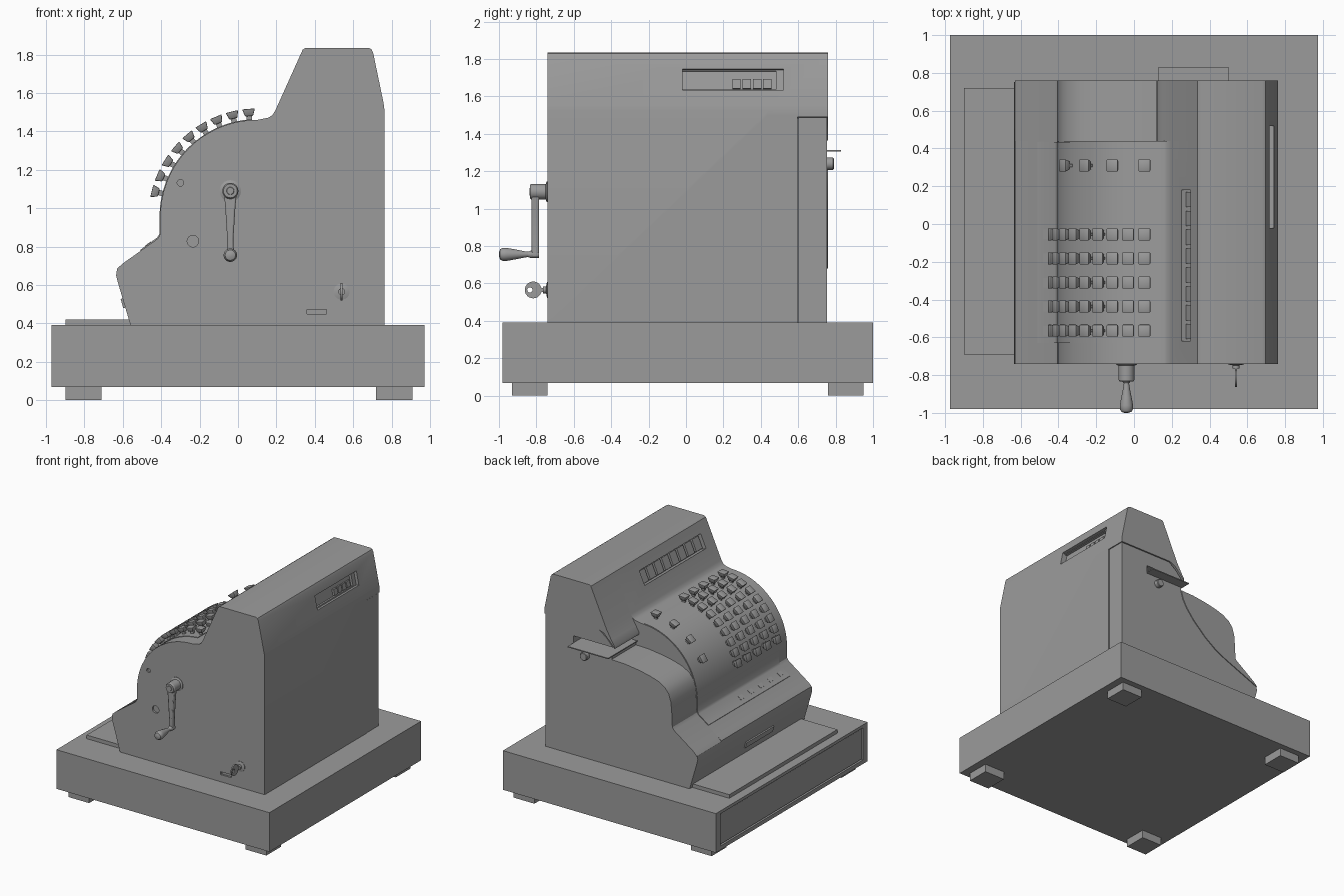
import bpy, bmesh
from math import sin, cos, pi, radians
from mathutils import Matrix

if "Cube" in bpy.data.objects:
    bpy.data.objects.remove(bpy.data.objects["Cube"])

# Dark grey paint shared by every part
paint = bpy.data.materials.new("dark_grey")
paint.diffuse_color = (0.33, 0.33, 0.33, 1)
paint.use_nodes = True
paint.node_tree.nodes["Principled BSDF"].inputs["Base Color"].default_value = paint.diffuse_color


def finish(name, bm, loc=(0, 0, 0), rot_y=0):
    bmesh.ops.recalc_face_normals(bm, faces=bm.faces)
    me = bpy.data.meshes.new(name)
    bm.to_mesh(me)
    bm.free()
    me.materials.append(paint)
    ob = bpy.data.objects.new(name, me)
    ob.location, ob.rotation_euler = loc, (0, rot_y, 0)
    bpy.context.collection.objects.link(ob)
    return ob


def box(name, centre, size, rot_y=0):
    bm = bmesh.new()
    bmesh.ops.create_cube(bm, size=1, matrix=Matrix.Diagonal((*size, 1)))
    return finish(name, bm, centre, rot_y)


def span(name, x0, x1, y0, y1, z0, z1):
    return box(name, ((x0 + x1) / 2, (y0 + y1) / 2, (z0 + z1) / 2), (x1 - x0, y1 - y0, z1 - z0))


def prism(name, pts, y0, y1):
    """Extrude an (x, z) outline along y."""
    bm = bmesh.new()
    f = bm.faces.new([bm.verts.new((x, y0, z)) for x, z in pts])
    ext = bmesh.ops.extrude_face_region(bm, geom=[f])
    bmesh.ops.translate(bm, vec=(0, y1 - y0, 0),
                        verts=[v for v in ext["geom"] if isinstance(v, bmesh.types.BMVert)])
    return finish(name, bm)


def lathe(name, x, z, prof, n=24):
    """Revolve (radius, y) points around an axis parallel to y."""
    bm = bmesh.new()
    rings = [[bm.verts.new((r * cos(2 * pi * i / n), y, r * sin(2 * pi * i / n))) for i in range(n)]
             for r, y in prof]
    for a, b in zip(rings, rings[1:]):
        for i in range(n):
            bm.faces.new((a[i], a[(i + 1) % n], b[(i + 1) % n], b[i]))
    bm.faces.new(rings[0])
    bm.faces.new(rings[-1])
    return finish(name, bm, (x, 0, z))


def boolean(ob, other, op='DIFFERENCE'):
    m = ob.modifiers.new("boolean", 'BOOLEAN')
    m.operation, m.object, m.solver = op, other, 'EXACT'
    bpy.context.view_layer.objects.active = ob
    bpy.context.view_layer.update()
    bpy.ops.object.modifier_apply(modifier="boolean")
    bpy.data.objects.remove(other)


def arc(r, a0, a1, n=18):
    """Points on the keyboard drum's circle, in degrees."""
    return [(0.1 + r * cos(radians(a0 + (a1 - a0) * i / n)),
             0.955 + r * sin(radians(a0 + (a1 - a0) * i / n))) for i in range(n + 1)]


# Base with drawer, feet and front ledge
base = span("drawer_base", -0.973, 0.973, -0.98, 1.0, 0.067, 0.39)
boolean(base, span("cutter", -1.1, -0.955, -0.92, 0.94, 0.10, 0.365))
span("drawer_front", -0.965, -0.945, -0.91, 0.93, 0.107, 0.358)
for x in (-0.805, 0.815):
    for y in (-0.835, 0.855):
        box("foot", (x, y, 0.035), (0.19, 0.19, 0.07))
span("front_ledge", -0.9, -0.55, -0.69, 0.72, 0.385, 0.42)

# Main case: curved keyboard drum rising into the head
toe = [(-0.56, 0.39), (-0.625, 0.61), (-0.635, 0.65), (-0.63, 0.685), (-0.6, 0.712)]
head = [(0.33, 1.81), (0.337, 1.826), (0.352, 1.835), (0.68, 1.835), (0.695, 1.828),
        (0.704, 1.81), (0.758, 1.55), (0.762, 1.52)]
main = prism("main_case", toe + [(-0.42, 0.84), (-0.407, 0.86)] + arc(0.505, 180, 90)
             + [(0.16, 1.472), (0.18, 1.485), (0.195, 1.51)] + head + [(0.762, 0.39)], -0.74, 0.44)
prism("keyboard_plate", [(-0.51, 0.782), (-0.42, 0.848), (-0.41, 0.865)] + arc(0.509, 179, 93)
      + arc(0.48, 93, 179) + [(-0.38, 0.84), (-0.5, 0.76)], -0.63, 0.435)

# Left end: head end, side cover and sloping cheek around the slip slot
sweep = [(-0.63, 0.68), (-0.41, 0.77), (-0.3, 0.815), (-0.2, 0.865), (-0.1, 0.935),
         (0.02, 1.045), (0.09, 1.13), (0.13, 1.2), (0.15, 1.27)]


def lower(xmax, top):
    return (toe[:3] + sweep + [(0.15, 1.3), (0.5, 1.3), (0.5, 1.37), (0.14, 1.37),
                               (0.2, 1.435), (0.27, top), (xmax, top), (xmax, 0.39)])


head_end = prism("head_end", [(0.762, 1.49), (0.27, 1.49), (0.22, 1.47), (0.17, 1.42), (0.12, 1.365),
                              (0.122, 1.385), (0.15, 1.43), (0.195, 1.51)] + head, 0.44, 0.76)
boolean(main, head_end, 'UNION')
boolean(main, prism("left_inner_case", lower(0.762, 1.5), 0.435, 0.596), 'UNION')
prism("left_core", lower(0.745, 1.485), 0.45, 0.74)
prism("side_cover", lower(0.758, 1.486), 0.601, 0.753)
prism("left_cheek", sweep + [(0.03, 1.267), (-0.1, 1.25), (-0.2, 1.23), (-0.28, 1.205), (-0.34, 1.17),
      (-0.375, 1.125), (-0.395, 1.06), (-0.404, 0.95), (-0.407, 0.86), (-0.42, 0.84), (-0.6, 0.712)],
      0.435, 0.76)
span("slip_tray", 0.13, 0.5, 0.45, 0.83, 1.305, 1.313)
lathe("slip_knob", 0.387, 1.24, [(0.033, 0.74), (0.033, 0.785), (0.028, 0.79)])

# Front and back number windows
t = radians(23.6)
boolean(main, box("cutter", (0.273, -0.22, 1.69), (0.11, 0.8, 0.12), t))
for i in range(8):
    box("front_number_flag", (0.273 + 0.04 * cos(t), -0.57 + 0.1 * i, 1.69 - 0.04 * sin(t)),
        (0.03, 0.08, 0.1), t)
t = radians(-11.7)
boolean(main, box("cutter", (0.729, 0.25, 1.69), (0.05, 0.54, 0.115), t))
boolean(main, box("cutter", (0.729, 0.23, 1.692), (0.09, 0.5, 0.1), t))
for i in range(4):
    box("back_number_flag", (0.695, 0.27 + 0.055 * i, 1.665), (0.02, 0.045, 0.05), t)

# Keyboard: one shared key mesh fanned over the drum
bm = bmesh.new()
bmesh.ops.create_cone(bm, segments=4, radius1=0.03, radius2=0.047, depth=0.038, cap_ends=True,
                      matrix=Matrix.Rotation(pi / 4, 4, 'Z'))
bmesh.ops.bevel(bm, geom=bm.edges[:], offset=0.005, segments=2, profile=0.5, affect='EDGES')
bmesh.ops.create_cube(bm, size=1, matrix=Matrix.Translation((0, 0, -0.035))
                      @ Matrix.Diagonal((0.028, 0.014, 0.06, 1)))
key = finish("key", bm)
first = True
columns = [(y, range(9)) for y in (-0.055, -0.182, -0.31, -0.437, -0.565)] + [(0.31, (0, 2, 4, 6))]
for y, rows in columns:
    for i in rows:
        a = radians(94.6 + 8.92 * i)
        ob = key if first else key.copy()
        if not first:
            bpy.context.collection.objects.link(ob)
        first = False
        ob.location = (0.1 + 0.547 * cos(a), y, 0.953 + 0.547 * sin(a))
        ob.rotation_euler = (0, pi / 2 - a, 0)

# Column markers on the slope and label holder on the toe
for y, _ in columns[:5]:
    box("column_marker", (-0.465, y, 0.811), (0.035, 0.05, 0.012), radians(-36.4))
box("label_holder", (-0.597, -0.1, 0.505), (0.016, 0.36, 0.05), radians(-16))

# Crank
lathe("crank_collar", -0.04, 1.09, [(0.056, -0.73), (0.056, -0.744), (0.042, -0.75), (0.042, -0.825),
      (0.036, -0.835), (0.02, -0.835), (0.018, -0.838)])
arm = prism("crank_arm", [(-0.074, 1.09), (-0.066, 1.0), (-0.056, 0.84), (-0.06, 0.74), (-0.02, 0.74),
            (-0.024, 0.84), (-0.014, 1.0), (-0.006, 1.09)], -0.825, -0.785)
b = arm.modifiers.new("round", 'BEVEL')
b.width, b.segments = 0.008, 2
lathe("crank_handle", -0.04, 0.755, [(0.02, -0.785), (0.02, -0.83), (0.014, -0.845), (0.018, -0.87),
      (0.028, -0.92), (0.035, -0.96), (0.035, -0.98), (0.027, -0.994), (0.01, -1.0)])

# Lock with key, side slot and side holes
lathe("lock", 0.54, 0.565, [(0.042, -0.73), (0.042, -0.743), (0.03, -0.746), (0.018, -0.748), (0.018, -0.765)])
bm = bmesh.new()
bmesh.ops.create_cone(bm, segments=24, radius1=0.045, radius2=0.045, depth=0.01, cap_ends=True,
                      matrix=Matrix.Rotation(pi / 2, 4, 'Y'))
bow = finish("key_bow", bm, (0.54, -0.817, 0.565))
bm = bmesh.new()
bmesh.ops.create_cone(bm, segments=16, radius1=0.014, radius2=0.014, depth=0.1, cap_ends=True,
                      matrix=Matrix.Rotation(pi / 2, 4, 'Y'))
boolean(bow, finish("cutter", bm, (0.54, -0.835, 0.565)))
box("key_shank", (0.54, -0.765, 0.565), (0.008, 0.03, 0.022))
boolean(main, span("cutter", 0.36, 0.46, -0.8, -0.725, 0.449, 0.473))
for x, z, r in ((-0.235, 0.828, 0.03), (-0.3, 1.132, 0.017)):
    boolean(main, lathe("cutter", x, z, [(r, -0.8), (r, -0.725)]))

# Smooth the curved surfaces, keep hard edges
bpy.ops.object.select_all(action='SELECT')
bpy.context.view_layer.objects.active = main
bpy.ops.object.shade_smooth_by_angle(angle=radians(30))
